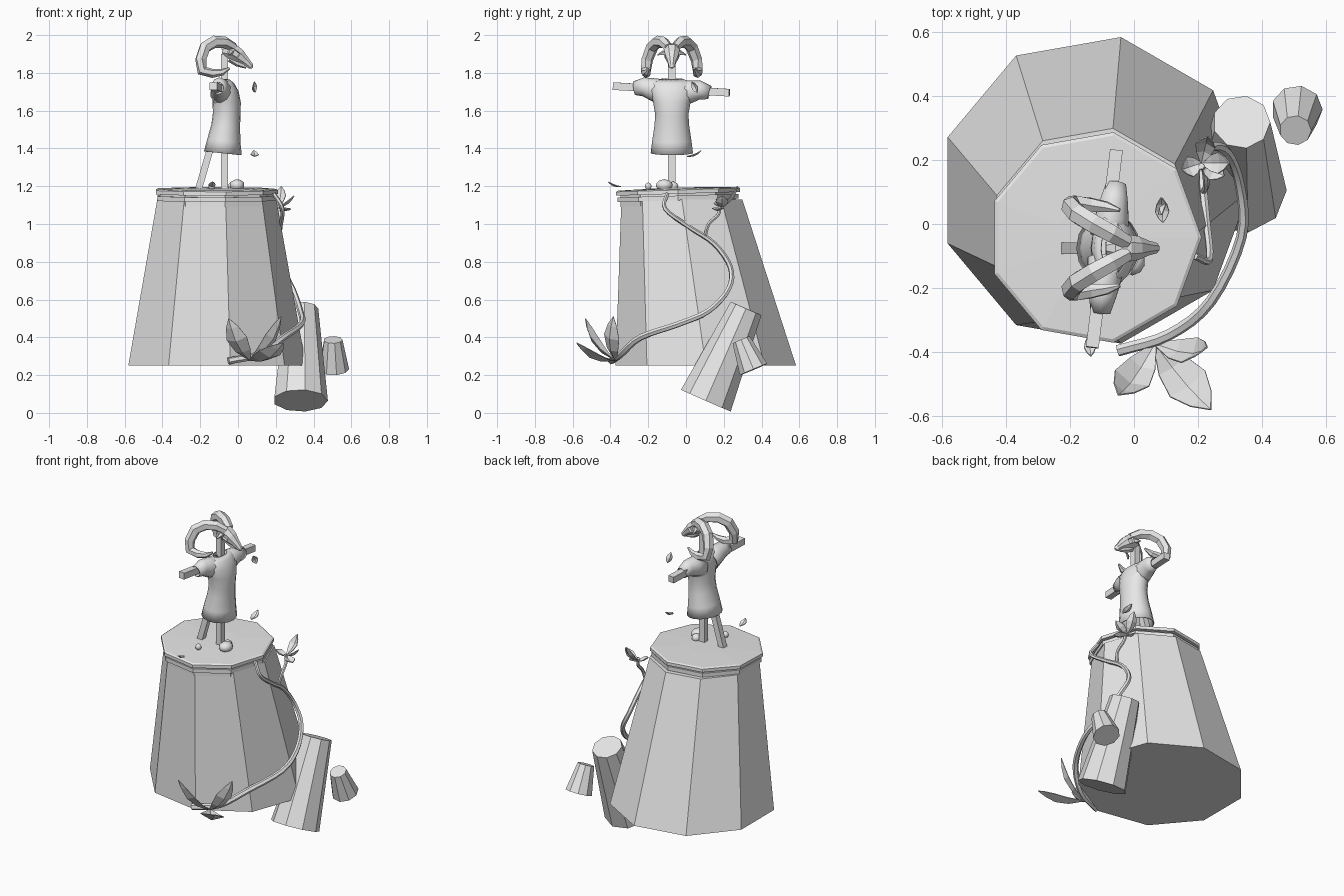
import bpy, bmesh, math
from mathutils import Vector

if "Cube" in bpy.data.objects:
    bpy.data.objects.remove(bpy.data.objects["Cube"])

stone = bpy.data.materials.new("plain grey")
stone.use_nodes = True
GREY = (0.8, 0.8, 0.8, 1)
stone.diffuse_color = GREY
stone.node_tree.nodes["Principled BSDF"].inputs["Base Color"].default_value = GREY


def finish(name, bm, smooth=None, thick=0):
    bmesh.ops.recalc_face_normals(bm, faces=bm.faces)
    mesh = bpy.data.meshes.new(name)
    bm.to_mesh(mesh)
    bm.free()
    mesh.materials.append(stone)
    ob = bpy.data.objects.new(name, mesh)
    bpy.context.collection.objects.link(ob)
    if thick:
        mod = ob.modifiers.new("thickness", "SOLIDIFY")
        mod.thickness = thick
    if smooth:
        bpy.ops.object.select_all(action="DESELECT")
        ob.select_set(True)
        bpy.context.view_layer.objects.active = ob
        bpy.ops.object.shade_smooth_by_angle(angle=math.radians(smooth))
    return ob


def skin(rings, caps=True):
    """Join rings of points into a closed skin."""
    bm = bmesh.new()
    rows = [[bm.verts.new(p) for p in ring] for ring in rings]
    n = len(rows[0])
    for a, b in zip(rows, rows[1:]):
        for i in range(n):
            j = (i + 1) % n
            bm.faces.new((a[i], a[j], b[j], b[i]))
    if caps:
        bm.faces.new(rows[0])
        bm.faces.new(rows[-1])
    return bm


def loft(sections, sides, shear=(0, 0), caps=True):
    """Stack ellipses (x, y, z, rx, ry); shear tilts them in z."""
    rings = []
    for x, y, z, rx, ry in sections:
        ring = []
        for i in range(sides):
            a = math.tau * i / sides
            dx, dy = rx * math.cos(a), ry * math.sin(a)
            ring.append((x + dx, y + dy, z + shear[0] * dx + shear[1] * dy))
        rings.append(ring)
    return skin(rings, caps)


def tube(points, radii, sides, phase=0.0, flat=1.0, caps=True):
    """Sweep a polygon along a path with a radius at each point."""
    pts = [Vector(p) for p in points]
    rings, n = [], None
    for i, p in enumerate(pts):
        t = (pts[min(i + 1, len(pts) - 1)] - pts[max(i - 1, 0)]).normalized()
        if n is None:
            n = Vector((1, 0, 0)) if abs(t.z) > 0.6 else Vector((0, 0, 1))
        n = (n - t * n.dot(t)).normalized()
        b = t.cross(n)
        ring = []
        for k in range(sides):
            a = math.tau * k / sides + phase
            ring.append(p + radii[i] * (n * math.cos(a) + b * math.sin(a) * flat))
        rings.append(ring)
    return skin(rings, caps)


def smooth_path(points, steps=4):
    """Catmull-Rom through the points."""
    p = [Vector(q) for q in points]
    p = [p[0] * 2 - p[1]] + p + [p[-1] * 2 - p[-2]]
    out = []
    for a, b, c, d in zip(p, p[1:], p[2:], p[3:]):
        for k in range(steps):
            t = k / steps
            out.append(0.5 * (2 * b + (c - a) * t + (2 * a - 5 * b + 4 * c - d) * t * t
                              + (3 * b - a - 3 * c + d) * t ** 3))
    return out + [p[-2]]


def leaf(name, base, tip, width, face=(0, 0, 1), bow=0.15):
    """Folded pointed leaf; face is the way its upper side looks."""
    base, tip = Vector(base), Vector(tip)
    axis = tip - base
    side = axis.cross(Vector(face)).normalized()
    up = side.cross(axis).normalized()
    bm = bmesh.new()
    rows = []
    for t, w in ((0, 0.1), (0.3, 0.75), (0.58, 1), (0.82, 0.6), (1, 0.02)):
        mid = base + axis * t - up * axis.length * bow * math.sin(math.pi * t)
        rows.append([bm.verts.new(mid + side * s * w * width / 2 + up * abs(s) * w * width * 0.2)
                     for s in (-1, 0, 1)])
    for a, b in zip(rows, rows[1:]):
        for i in (0, 1):
            bm.faces.new((a[i], a[i + 1], b[i + 1], b[i]))
    finish(name, bm, thick=0.004)


def beam(name, a, b, width):
    finish(name, tube((a, b), [width * 0.707] * 2, 4, math.pi / 4))


# Great leaning stump with a stepped rim
CX, CY, TILT = -0.122, -0.042, (0, 0.03)
finish("great_stump", loft([(-0.125, 0.105, 0.25, 0.485, 0.485),
                            (CX, CY + 0.02, 1.13, 0.325, 0.325)], 9))
finish("rim_groove", loft([(CX, CY, z, 0.31, 0.31) for z in (1.1, 1.17)], 9, TILT))
finish("rim_lower", loft([(CX, CY, z, 0.325, 0.325) for z in (1.125, 1.15)], 9, TILT))
finish("rim_upper", loft([(CX, CY, 1.16, 0.333, 0.333), (CX, CY, 1.18, 0.333, 0.333),
                          (CX, CY, 1.186, 0.322, 0.322), (CX, CY, 1.192, 0.12, 0.12)], 9, TILT))

# Side logs
finish("leaning_log", tube([(0.33, 0.105, 0.065), (0.335, 0.318, 0.553)], [0.146, 0.09], 9))
finish("small_log", tube([(0.508, 0.358, 0.23), (0.503, 0.292, 0.387)], [0.08, 0.05], 9))

# Vine winding down the stump, with a side shoot
vine = smooth_path([(0.19, -0.1, 1.16), (0.235, -0.11, 1.08), (0.225, 0.015, 0.985),
                    (0.215, 0.15, 0.895), (0.235, 0.235, 0.77), (0.29, 0.225, 0.655),
                    (0.33, 0.12, 0.54), (0.335, -0.04, 0.47), (0.24, -0.24, 0.4),
                    (0.11, -0.345, 0.31), (-0.05, -0.395, 0.275)])
finish("vine", tube(vine, [0.011 + 0.008 * i / len(vine) for i in range(len(vine))], 6), 50)
shoot = smooth_path([(0.215, 0.1, 0.93), (0.225, 0.12, 1.0), (0.22, 0.17, 1.05), (0.21, 0.18, 1.1)])
finish("vine_shoot", tube(shoot, [0.01] * len(shoot), 6), 50)

# Leaves at the foot and at the shoot
foot = (0.065, -0.375, 0.275)
leaf("foot_leaf_a", foot, (-0.05, -0.535, 0.5), 0.12, (0.3, 0.8, 0.5))
leaf("foot_leaf_b", foot, (0.24, -0.58, 0.37), 0.14, (0, 0.3, 1))
leaf("foot_leaf_c", foot, (0.23, -0.385, 0.51), 0.1, (-0.6, 0.6, 0.5))
for i, tip in enumerate([(0.15, 0.17, 1.12), (0.295, 0.19, 1.15), (0.28, 0.15, 1.08), (0.23, 0.275, 1.2)]):
    leaf("shoot_leaf_%d" % (i + 1), (0.21, 0.19, 1.09), tip, 0.065)

# Drifting leaves
leaf("drifting_leaf_high", (0.085, 0.03, 1.755), (0.09, 0.06, 1.695), 0.042, (1, -1, 0.3))
leaf("drifting_leaf_low", (0.085, 0.08, 1.39), (0.09, 0.005, 1.36), 0.042, (0, -0.3, 1))
leaf("drifting_leaf_side", (-0.14, -0.345, 1.2), (-0.135, -0.41, 1.225), 0.035)

# Wooden frame
POLE_Y = -0.075
bar_a, bar_b = Vector((-0.13, -0.385, 1.73)), Vector((-0.055, 0.23, 1.695))
beam("pole", (-0.072, POLE_Y, 1.17), (-0.072, POLE_Y, 1.9), 0.038)
beam("brace", (-0.21, POLE_Y, 1.18), (-0.1, POLE_Y, 1.56), 0.036)
beam("crossbar", bar_a, bar_b, 0.04)

# Stones wedged round the pole
for name, spot, size in (("stone_large", (-0.005, -0.115, 1.205), (0.04, 0.045, 0.032)),
                         ("stone_small", (-0.025, -0.07, 1.2), (0.028, 0.03, 0.025)),
                         ("pebble", (-0.14, -0.2, 1.2), (0.018, 0.018, 0.02))):
    bm = bmesh.new()
    bmesh.ops.create_icosphere(bm, subdivisions=2, radius=1)
    for v in bm.verts:
        v.co = Vector(a * b + c for a, b, c in zip(v.co, size, spot))
    finish(name, bm, 40)

# Ragged tunic with a flared hem
tunic = [(-0.08, 1.375, 0.1, 0.112), (-0.075, 1.44, 0.088, 0.104), (-0.065, 1.52, 0.076, 0.092),
         (-0.06, 1.58, 0.073, 0.088), (-0.06, 1.65, 0.075, 0.1), (-0.065, 1.71, 0.068, 0.115),
         (-0.072, 1.75, 0.052, 0.105), (-0.075, 1.768, 0.03, 0.06)]
finish("tunic", loft([(x, POLE_Y, z, rx, ry) for x, z, rx, ry in tunic], 16, (-0.1, 0), False),
       60, 0.006)

# Loose sleeves along the crossbar
for side, label in ((1, "left"), (-1, "right")):
    points = []
    for reach, drop in ((0.04, -0.02), (0.1, -0.005), (0.15, 0.005), (0.2, -0.005)):
        t = (POLE_Y + side * reach - bar_a.y) / (bar_b.y - bar_a.y)
        points.append(bar_a.lerp(bar_b, t) + Vector((0.012, 0, drop)))
    finish(label + "_sleeve", tube(points, [0.07, 0.06, 0.05, 0.036], 10, flat=0.9, caps=False),
           60, 0.005)

# Skull with sunken eyes
skull_path = [(-0.085, POLE_Y, 1.915), (-0.06, POLE_Y, 1.918), (-0.025, POLE_Y, 1.91),
              (0.005, POLE_Y, 1.89), (0.04, POLE_Y, 1.862), (0.068, POLE_Y, 1.835),
              (0.076, POLE_Y, 1.826)]
bm = tube(skull_path, [0.022, 0.04, 0.046, 0.04, 0.025, 0.017, 0.006], 8, math.pi / 8)
bm.normal_update()
eyes = [f for f in bm.faces if -0.02 < f.calc_center_median().x < 0.0
        and abs(f.normal.y) > 0.5 and f.calc_center_median().z > 1.89]
bmesh.ops.recalc_face_normals(bm, faces=bm.faces)
bmesh.ops.inset_individual(bm, faces=eyes, thickness=0.005, depth=-0.012)
finish("skull", bm)
finish("jaw", tube([(-0.04, POLE_Y, 1.88), (0.0, POLE_Y, 1.852), (0.045, POLE_Y, 1.832)],
                   [0.024, 0.02, 0.01], 6))

# Curling horns and small ears
horn = [(-0.02, 0.018, 1.935), (-0.07, 0.045, 1.962), (-0.125, 0.075, 1.965), (-0.175, 0.105, 1.935),
        (-0.197, 0.13, 1.87), (-0.19, 0.138, 1.812), (-0.135, 0.135, 1.797), (-0.085, 0.128, 1.803),
        (-0.045, 0.118, 1.825)]
for side, label in ((1, "left"), (-1, "right")):
    path = [(x, POLE_Y + side * y, z) for x, y, z in horn]
    finish(label + "_horn", tube(path, [0.024, 0.031, 0.033, 0.033, 0.031, 0.029, 0.024, 0.018, 0.006], 6))
    finish(label + "_ear", tube([(-0.04, POLE_Y + side * 0.035, 1.91),
                                 (-0.05, POLE_Y + side * 0.075, 1.895)], [0.016, 0.003], 5))
